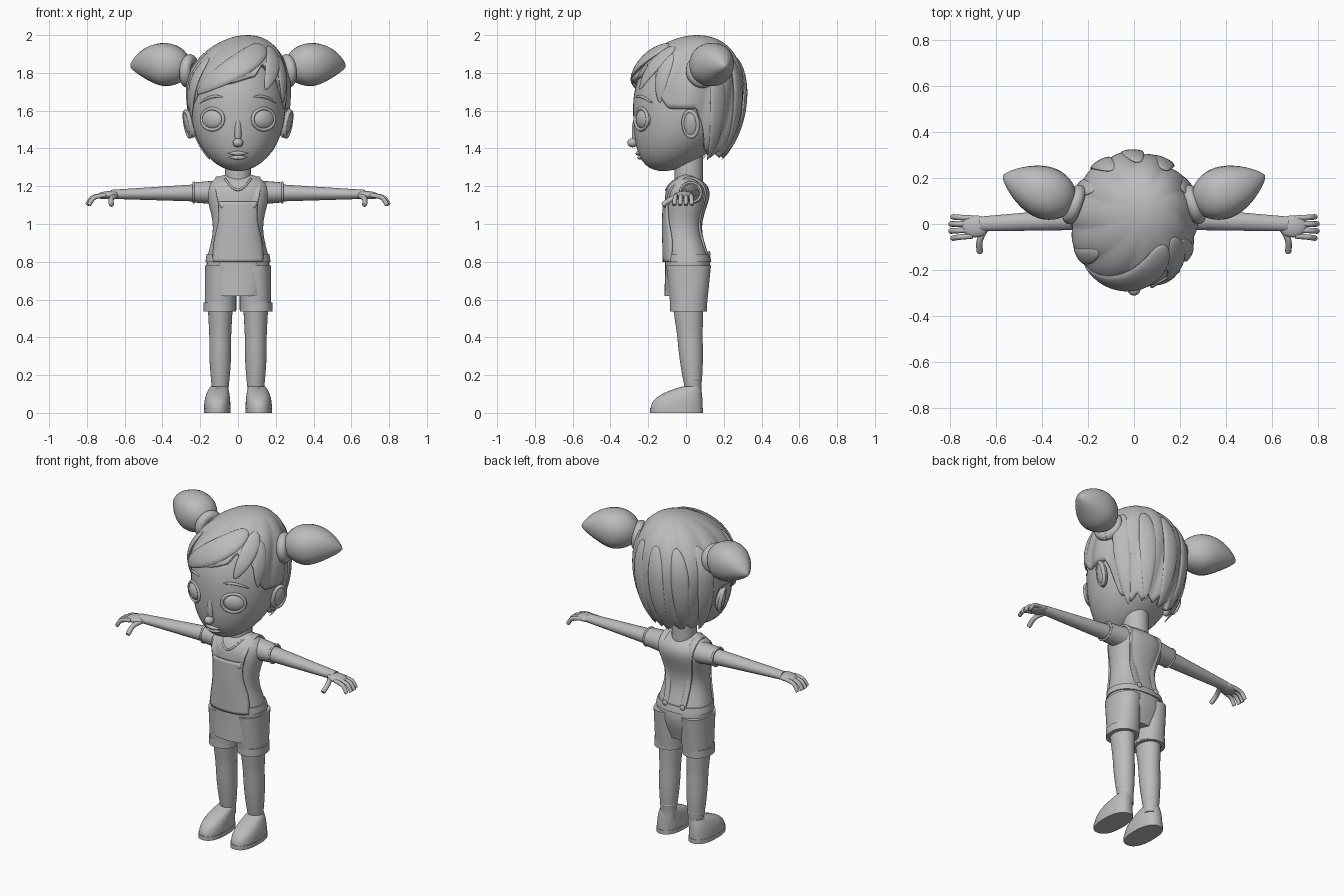
import bpy, bmesh
from math import sin, cos, pi, acos, exp, sqrt, radians, copysign
from mathutils import Vector, Matrix, Euler

if "Cube" in bpy.data.objects:
    bpy.data.objects.remove(bpy.data.objects["Cube"], do_unlink=True)

grey = bpy.data.materials.new("matte_grey")
grey.use_nodes = True
grey.diffuse_color = (.5, .5, .5, 1)
grey.node_tree.nodes["Principled BSDF"].inputs["Base Color"].default_value = grey.diffuse_color
UP, FRONT = Vector((0, 0, 1)), Vector((0, -1, 0))


def ramp(value, low, high):
    share = max(0, min(1, (value - low) / (high - low)))
    return share * share * (3 - 2 * share)


def bulge(share, power=2):
    """Round profile, zero at both ends and one in the middle."""
    return max(0, 1 - abs(2 * share - 1) ** power) ** (1 / power)


def finish(name, bm, paired=False, thickness=0, offset=0):
    bmesh.ops.recalc_face_normals(bm, faces=bm.faces[:])
    mesh = bpy.data.meshes.new(name)
    bm.to_mesh(mesh)
    bm.free()
    mesh.materials.append(grey)
    part = bpy.data.objects.new(name, mesh)
    bpy.context.collection.objects.link(part)
    bpy.ops.object.select_all(action='DESELECT')
    bpy.context.view_layer.objects.active = part
    part.select_set(True)
    bpy.ops.object.shade_smooth_by_angle(angle=radians(50))
    if paired:
        part.modifiers.new("other_side", 'MIRROR').use_mirror_merge = False
    if thickness:
        solid = part.modifiers.new("thickness", 'SOLIDIFY')
        solid.thickness, solid.offset = thickness, offset


def tube(name, path, ref=UP, axis=None, power=2, sides=24, steps=28, paired=False):
    """Sweep a rounded section; path(share) gives centre, width and thickness."""
    bm, previous = bmesh.new(), None
    for step in range(steps + 1):
        share = (1 - cos(pi * step / steps)) / 2
        centre, width, thick = path(share)
        along = axis or path(min(1, share + .01))[0] - path(max(0, share - .01))[0]
        along = along.normalized()
        normal = ref(centre) if callable(ref) else ref
        normal = (normal - along * along.dot(normal)).normalized()
        across = along.cross(normal)
        ring = []
        for side in range(sides):
            turn = 2 * pi * side / sides
            c, s = (copysign(abs(v) ** (2 / power), v) for v in (cos(turn), sin(turn)))
            ring.append(bm.verts.new(centre + across * c * max(width, .001) + normal * s * max(thick, .001)))
        if previous:
            for side in range(sides):
                bm.faces.new((previous[side], previous[side - 1], ring[side - 1], ring[side]))
        else:
            bm.faces.new(ring)
        previous = ring
    bm.faces.new(previous)
    finish(name, bm, paired)


def loft(name, section, low, high, power=2, paired=False):
    """Stack level sections; section(z) gives x, y, half width and half depth."""
    def path(share):
        z = low + (high - low) * share
        x, y, width, depth = section(z)
        return Vector((x, y, z)), width, depth
    tube(name, path, FRONT, UP, power, 48, paired=paired)


def through(points, width, flat=1, profile=lambda share: bulge(share, 8)):
    """Path along a smooth curve through the points."""
    def path(share):
        place = share * (len(points) - 1)
        i = min(int(place), len(points) - 2)
        f = place - i
        a, b, c, d = (Vector(points[max(0, min(k, len(points) - 1))]) for k in range(i - 1, i + 3))
        centre = b + (c - a + (2 * a - 5 * b + 4 * c - d + (3 * (b - c) + d - a) * f) * f) * f / 2
        return centre, width * profile(share), width * flat * profile(share)
    return path


def turned(rot):
    return Euler([radians(angle) for angle in rot])


def ring(name, loc, size, thick, rot=(0, 0, 0)):
    spin = turned(rot).to_matrix()
    tube(name, lambda share: (Vector(loc) + spin @ Vector(
        (size[0] * cos(2 * pi * share), size[1] * sin(2 * pi * share), 0)), thick, thick),
        spin @ UP, sides=12, steps=40, paired=True)


def ball(name, loc, size, rot=(0, 0, 0), paired=False):
    bm = bmesh.new()
    bmesh.ops.create_uvsphere(bm, u_segments=28, v_segments=16, radius=1)
    bm.transform(Matrix.LocRotScale(Vector(loc), turned(rot), Vector(size)))
    finish(name, bm, paired)


# Section rules for the body
def head(z):
    height = (z - 1.62) / .34
    size = sqrt(max(0, 1 - height * height))
    return 0, -.02 - .1 * min(height, 0) ** 2, .25 * size, .26 * size


def torso(z, extra=0):
    wave = cos(15 * (z - .77))
    shoulder = sqrt(max(0, 1 - max(0, (z - 1.1) / .17) ** 4))
    return 0, .012 * wave - .003, (.15 + .017 * wave) * shoulder + extra, (.11 + .01 * wave) * shoulder ** 2 + extra


def leg(z):
    calf = .006 * max(0, sin(10 * (z - .1)))
    return .094, .045 - .06 * z, .035 + .055 * z + calf, .03 + .09 * z + calf


def shoe(z):
    rise = (z / .14) ** 3
    return .11 - .01 * rise, .08 * rise - .05, .07 - .025 * rise, .138 - .09 * rise


def skin(section, x, z, face=-1, off=0.0, power=2):
    """Point on the front (-1) or back (1) of a body section."""
    _, y, width, depth = section(z)
    return Vector((x, y + face * (depth * max(0, 1 - abs(x / width) ** power) ** (1 / power) + off), z))


loft("torso", torso, .62, 1.265, 2.3)
loft("head", head, 1.28, 1.96)
loft("neck", lambda z: (0, .015, .07, .075), 1.2, 1.4)
tube("shirt_collar", lambda share: (skin(torso, .14 * share - .07, 1.24 - .06 * sin(pi * share)), .006, .006),
     FRONT, sides=8)

# Nose and mouth
ball("nose_bridge", (0, -.262, 1.49), (.02, .025, .08))
ball("nose_tip", (0, -.283, 1.43), (.028, .028, .024))
for name, z in (("upper_lip", 1.374), ("lower_lip", 1.352)):
    tube(name, lambda share: (skin(head, .11 * share - .055, z, off=.002),
                              .012 * sin(pi * share), .013 * sin(pi * share)), FRONT, sides=12)

# Eyes, brows and ears
eye = skin(head, .135, 1.555)
ball("eyes", eye - FRONT * .012, (.064, .03, .053), (0, 0, 30), True)
ring("eyelids", eye, (.066, .056), .009, (90, 0, 30))
tube("eyebrows", lambda share: (skin(head, .08 + .12 * share, 1.67 + .04 * share - .07 * share ** 2),
                                .008 * bulge(share), .008 * bulge(share)), FRONT, sides=10, paired=True)
ball("ears", (.255, .025, 1.53), (.026, .046, .076), (-10, 12, -20), True)
ring("ear_rims", (.265, .025, 1.53), (.068, .04), .011, (0, 100, -20))


# Hair cap with swirling ridges, jagged at the nape
def hair_point(degrees, z, ridge=0):
    turn = radians(degrees)
    tall = .3 if z > 1.7 else .45
    fall = acos(max(-1, min(1, (z - 1.7) / tall)))
    lean = .05 * max(0, cos(fall)) ** 2
    size = sin(fall) * (1 + ridge * (abs(sin(5.5 * turn + 1.3 * fall)) - .6) * min(1, fall))
    return Vector((.275 * size * sin(turn) + lean, .01 - .3 * size * cos(turn) + lean, z))


def hair_edge(degrees):
    around = abs(degrees)
    fringe = .001 * degrees * (1 - ramp(around, 45, 70)) + .06 * exp(-((degrees - 30) / 8) ** 2)
    return 1.76 + fringe - .15 * ramp(around, 45, 72) - .24 * ramp(around, 98, 118)


columns, rows = 144, 28
bm = bmesh.new()
grid = []
for column in range(columns):
    degrees = 360 * column / columns - 180
    jag = .02 * (abs(column % 8 - 4) / 2 - 1) * ramp(abs(degrees), 105, 120)
    drop = hair_edge(degrees) + jag - 1.7
    end = acos(drop / (.3 if drop > 0 else .45))
    falls = [cos(end * (row + 1) / rows) for row in range(rows)]
    grid.append([bm.verts.new(hair_point(degrees, 1.7 + fall * (.3 if fall > 0 else .45), .05)) for fall in falls])
crown = bm.verts.new(hair_point(0, 2))
for column in range(columns):
    here, beside = grid[column - 1], grid[column]
    bm.faces.new((crown, here[0], beside[0]))
    for row in range(rows - 1):
        bm.faces.new((here[row], here[row + 1], beside[row + 1], beside[row]))
finish("hair_cap", bm, thickness=.03, offset=-1)


# Loose locks lying on the cap
def lock(name, start, end, width):
    def path(share):
        degrees, z = (a + (b - a) * share for a, b in zip(start, end))
        size = width * sin(pi * share ** .7) ** .6 if 0 < share < 1 else 0
        return hair_point(degrees, z), size, .3 * size
    tube(name, path, lambda centre: centre - UP * 1.66, sides=16)


lock("fringe_sweep", (35, 1.95), (-52, 1.69), .07)
lock("fringe_edge", (32, 1.92), (-28, 1.72), .045)
lock("front_lock", (55, 1.94), (32, 1.71), .045)
lock("left_temple_lock", (62, 1.9), (60, 1.64), .04)
lock("right_temple_lock", (-52, 1.88), (-70, 1.56), .04)
for number, degrees in enumerate(range(120, 241, 30)):
    lock(f"back_lock_{number}", (degrees, 1.88), (degrees + 5, 1.34 + .02 * (number % 2)), .05)

# Side ponytails with ties
root, tip = Vector((.26, .085, 1.81)), Vector((.57, .21, 1.835))


def ponytail(share):
    size = .114 * max(0, sin(pi * share ** .75)) ** .7
    return root.lerp(tip, share) + UP * .025 * sin(pi * share), size, size


tube("ponytails", ponytail, power=2.2, paired=True)
ring("hair_ties", root, (.06, .06), .03, (0, 85, 20))

# Sleeves, arms and hands
shoulder, cuff, wrist = Vector((.08, .03, 1.167)), Vector((.235, .025, 1.167)), Vector((.67, 0, 1.157))
tube("sleeves", lambda share: (shoulder.lerp(cuff, share), .072 - .014 * share, .066 - .013 * share), paired=True)
ring("sleeve_hems", cuff, (.053, .056), .006, (0, 90, 0))
tube("arms", lambda share: (shoulder.lerp(wrist, share), .054 - .022 * share, .052 - .028 * share), paired=True)
ball("palms", (.69, -.01, 1.153), (.06, .048, .021), (0, 5, 0), True)
for number, finger in enumerate(("little", "ring", "middle", "index")):
    y, reach = .026 * (1 - number), .79 + .01 * bulge(number / 3)
    tube(finger + "_fingers", through([(.7, y, 1.153), (reach - .03, y * 1.1, 1.14), (reach, y * 1.2, 1.1)], .012),
         UP + FRONT.cross(UP) * -.5, sides=12, paired=True)
tube("thumbs", through([(.64, -.01, 1.153), (.67, -.07, 1.135), (.67, -.125, 1.1)], .014), sides=12, paired=True)

# Shorts, cuffs, legs and socks
loft("shorts_legs", lambda z: (.092, .014, .083, .095 + .1 * (z - .55)), .545, .78, 2.2, True)
loft("shorts_cuffs", lambda z: (.096, .013, .086, .097), .538, .585, 2.2, True)
loft("legs", leg, .1, .6, paired=True)
loft("socks", lambda z: (.094, .037, .045, .044), .09, .18, paired=True)
ring("sock_cuffs", (.094, .037, .18), (.042, .041), .008)

# Shoes with soles and laces
loft("shoes", shoe, .02, .14, 2.3, True)
loft("shoe_soles", lambda z: (.11, -.05, .071, .14), 0, .025, 2.4, True)
for number in range(3):
    y, z = .025 * number - .1, .105 + .01 * number
    tube(f"shoe_laces_{number}", through([(.075, y, z - .014), (.107, y, z), (.14, y, z - .014)], .007),
         sides=10, paired=True)

# Overall straps, buttons and pocket trim
strap = [skin(torso, .08, 1.08), skin(torso, .1, 1.18), Vector((.1, .02, 1.245)),
         skin(torso, .1, 1.18, 1), skin(torso, .07, 1, 1), skin(torso, .06, .83, 1)]
tube("straps", through(strap, .019, .4), lambda centre: Vector((0, centre.y - .01, max(0, centre.z - 1.1))),
     power=4, steps=40, paired=True)
for name, x, z, face in (("front", .08, 1.1, -1), ("back", .06, .84, 1)):
    ball(name + "_buttons", skin(torso, x, z, face, .012), (.017, .008, .017), paired=True)
tube("pocket_trims", lambda share: (skin(torso, .08 + .07 * share, .77 + .05 * (1 - share) ** 2, off=.002),
                                    .006, .006), FRONT, sides=8, paired=True)

# Overall waistband and bib
loft("waistband", lambda z: torso(z, .007), .8, .84, 2.3)
bm = bmesh.new()
cells, below = 20, None
for row in range(cells + 1):
    z = .8 + .32 * row / cells
    half = .13 - .03 * ramp(z, .85, 1.05)
    line = [bm.verts.new(skin(torso, half * (2 * column / cells - 1), z, off=.006, power=2.3))
            for column in range(cells + 1)]
    if below:
        for column in range(cells):
            bm.faces.new((below[column], below[column + 1], line[column + 1], line[column]))
    below = line
finish("overall_bib", bm, thickness=.012)
